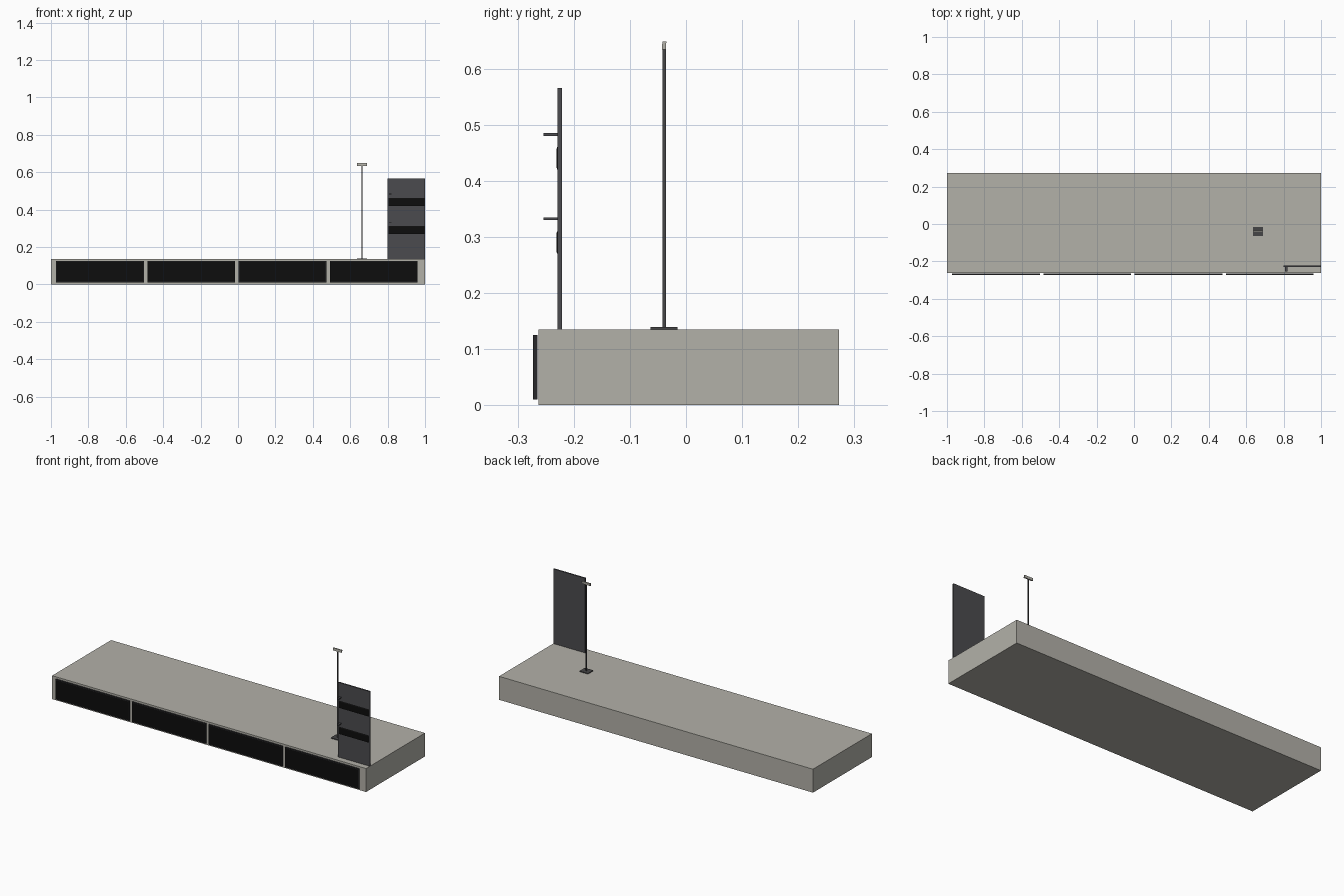
import bpy
import bmesh

old = bpy.data.objects.get("Cube")
if old:
    bpy.data.objects.remove(old, do_unlink=True)


def material(name, r, g, b):
    m = bpy.data.materials.new(name)
    m.use_nodes = True
    m.diffuse_color = (r, g, b, 1)
    bsdf = m.node_tree.nodes["Principled BSDF"]
    bsdf.inputs["Base Color"].default_value = (r, g, b, 1)
    bsdf.inputs["Roughness"].default_value = 0.7
    return m


STONE = material("warm grey", 0.45, 0.44, 0.395)
BLACK = material("black", 0.004, 0.004, 0.004)
FRAME = material("frame charcoal", 0.022, 0.022, 0.024)
SLATE = material("slate grey", 0.07, 0.07, 0.077)
STEEL = material("dark steel", 0.06, 0.06, 0.062)


def finish(name, bm, mats):
    bmesh.ops.recalc_face_normals(bm, faces=bm.faces)
    mesh = bpy.data.meshes.new(name)
    bm.to_mesh(mesh)
    bm.free()
    for m in mats:
        mesh.materials.append(m)
    obj = bpy.data.objects.new(name, mesh)
    bpy.context.collection.objects.link(obj)
    return obj


def box_mesh(xs, ys, zs):
    bm = bmesh.new()
    bmesh.ops.create_cube(bm, size=1)
    for v in bm.verts:
        for i, (lo, hi) in enumerate((xs, ys, zs)):
            v.co[i] = hi if v.co[i] > 0 else lo
    return bm


def box(name, xs, ys, zs, mat):
    return finish(name, box_mesh(xs, ys, zs), [mat])


def side_profile(name, xs, points, mat):
    """Extrude a (y, z) outline along x."""
    bm = bmesh.new()
    face = bm.faces.new([bm.verts.new((xs[0], y, z)) for y, z in points])
    ext = bmesh.ops.extrude_face_region(bm, geom=[face])["geom"]
    moved = [g for g in ext if isinstance(g, bmesh.types.BMVert)]
    bmesh.ops.translate(bm, verts=moved, vec=(xs[1] - xs[0], 0, 0))
    return finish(name, bm, [mat])


# Main platform
TOP = 0.135
box("platform", (-1, 1), (-0.263, 0.273), (0, TOP), STONE)

# Four front panels: charcoal frame with a black inset face
for i in range(4):
    x = -0.973 + i * 0.488
    bm = box_mesh((x, x + 0.47), (-0.273, -0.265), (0.01, 0.125))
    bm.normal_update()
    front = [f for f in bm.faces if f.normal.y < -0.9]
    bmesh.ops.inset_region(bm, faces=front, thickness=0.006, depth=0)
    for f in front:
        f.material_index = 1
    finish(f"front_panel_{i + 1}", bm, [FRAME, BLACK])

# Upright board with two black bars and two small pegs
FACE = -0.229
box("upright_board", (0.798, 1), (FACE, -0.221), (TOP, 0.565), SLATE)
for label, z in (("lower", 0.29), ("upper", 0.44)):
    side_profile(f"{label}_bar", (0.805, 0.996),
                 [(FACE, z + 0.021), (FACE - 0.002, z + 0.016),
                  (FACE - 0.002, z - 0.016), (FACE, z - 0.021)], BLACK)
    box(f"{label}_peg", (0.807, 0.82), (-0.254, FACE),
        (z + 0.04, z + 0.045), SLATE)

# Slim stand with a foot plate and a crossbar head
PX, PY = 0.662, -0.039
box("stand_foot", (PX - 0.027, PX + 0.027), (PY - 0.024, PY + 0.024), (TOP, 0.139), STEEL)
box("stand_pole", (PX - 0.003, PX + 0.003), (PY - 0.003, PY + 0.003), (0.139, 0.634), STEEL)
side_profile("stand_head", (PX - 0.027, PX + 0.027),
             [(PY - 0.004, 0.634), (PY + 0.003, 0.634), (PY + 0.004, 0.648),
              (PY - 0.003, 0.648)], STONE)
